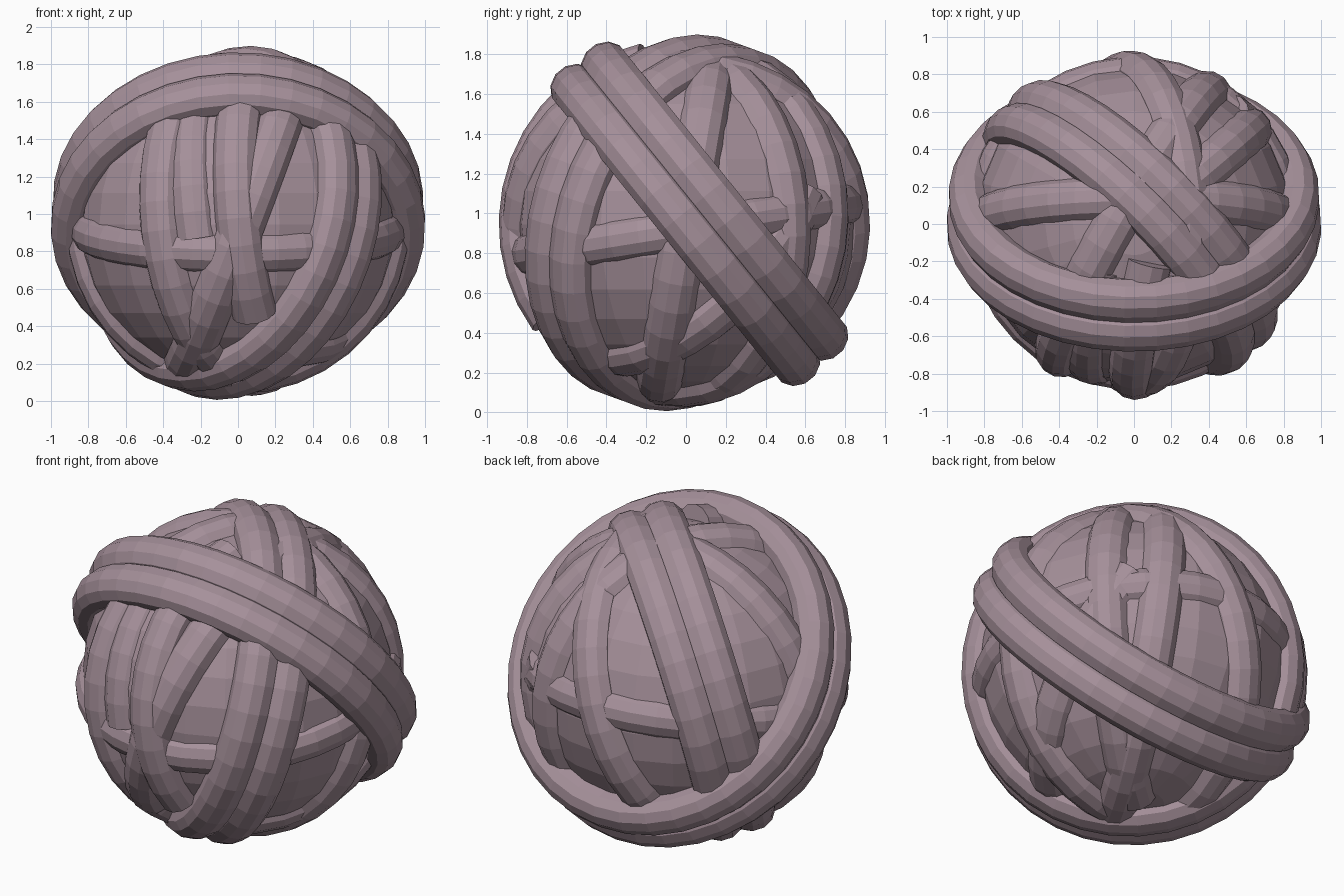
import bpy, bmesh, math
from mathutils import Vector, Matrix

if "Cube" in bpy.data.objects:
    bpy.data.objects.remove(bpy.data.objects["Cube"])

CENTRE = Vector((0, 0, 0.945))
SIDES = 12

mat = bpy.data.materials.new("mauve yarn")
mat.diffuse_color = (0.38, 0.28, 0.325, 1)
mat.use_nodes = True
mat.node_tree.nodes["Principled BSDF"].inputs["Base Color"].default_value = mat.diffuse_color


def finish(bm, name):
    bmesh.ops.recalc_face_normals(bm, faces=bm.faces)
    me = bpy.data.meshes.new(name)
    bm.to_mesh(me)
    bm.free()
    me.materials.append(mat)
    ob = bpy.data.objects.new(name, me)
    bpy.context.collection.objects.link(ob)
    return ob


def strand(name, normal, major, offset=0.0, half=0.1, wide=0.118,
           start=None, sweep=360, segs=36):
    """Strand wound around the ball in the plane with this normal."""
    n = Vector(normal).normalized()
    u = Vector(start) if start else Vector((0.31, 0.52, 0.79))
    u = (u - n * u.dot(n)).normalized()
    v = n.cross(u)
    closed = sweep >= 360
    count = segs if closed else max(3, round(segs * sweep / 360)) + 1
    f = 1 / math.cos(math.pi / SIDES)
    bm = bmesh.new()
    rings = []
    for i in range(count):
        a = math.radians(sweep) * i / (count if closed else count - 1)
        out = u * math.cos(a) + v * math.sin(a)
        ring = []
        for k in range(SIDES):
            b = math.pi * (2 * k + 1) / SIDES
            ring.append(bm.verts.new(CENTRE + n * (offset + wide * f * math.sin(b))
                                     + out * (major + half * f * math.cos(b))))
        rings.append(ring)
    for i in range(count if closed else count - 1):
        p, q = rings[i], rings[(i + 1) % count]
        for k in range(SIDES):
            j = (k + 1) % SIDES
            bm.faces.new((p[k], p[j], q[j], q[k]))
    if not closed:
        bm.faces.new(rings[0])
        bm.faces.new(rings[-1])
    return finish(bm, name)


# ball core
bm = bmesh.new()
bmesh.ops.create_uvsphere(bm, u_segments=24, v_segments=16, radius=0.855,
                          matrix=Matrix.Translation(CENTRE))
finish(bm, "ball_core")

# outer pair, tilted from front top to back bottom
for i, off in enumerate((-0.005, 0.185)):
    strand(f"outer_strand_{i + 1}", (0, 0.778, 0.628), 0.893 - 0.01 * i, off, 0.107, 0.12)

# middle pair, from back left over the top to front right
for i, off in enumerate((0.06, -0.12)):
    strand(f"middle_strand_{i + 1}", (0.684, 0.684, -0.25), 0.843, off, 0.103, 0.12)

# level strand round the waist
strand("waist_strand", (0, -0.16, 1), 0.798, -0.025, 0.1, 0.11)

# upright strands all the way round
strand("upright_strand_1", (0.934, 0.029, -0.356), 0.82, 0, 0.105)
strand("upright_strand_2", (0.863, -0.495, 0.105), 0.815, 0, 0.105)
strand("side_strand", (0, 1, -0.17), 0.81, 0, 0.105)

# upright strands that only surface at the front
strand("front_strand_1", (1, -0.26, 0.1), 0.81, 0.21, 0.1, start=(0, -0.2, 0.87), sweep=115)
strand("front_strand_2", (1, -0.3, 0.14), 0.79, 0, 0.1, start=(0, -0.3, 0.8), sweep=75)

# strands that only surface on the back right
strand("back_right_strand", (-0.63, 0.77, 0.02), 0.81, 0, 0.105, start=(0.15, 0.1, 0.9), sweep=165)
strand("low_right_strand", (0.53, -0.62, 0.57), 0.80, start=(0.25, -0.45, -0.72), sweep=110)
